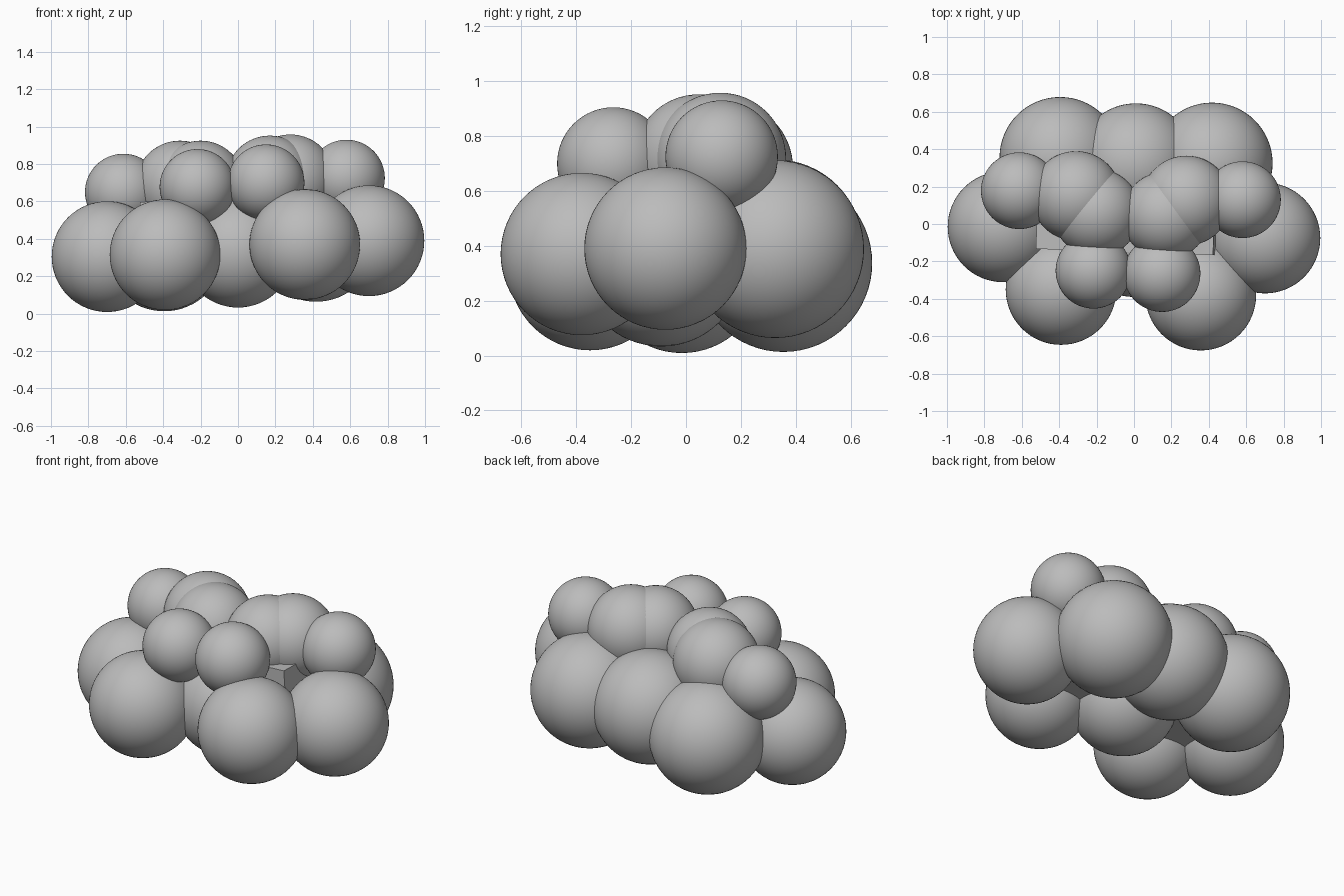
import bpy
from math import radians

cube = bpy.data.objects.get("Cube")
if cube:
    bpy.data.objects.remove(cube, do_unlink=True)

grey = bpy.data.materials.new("cloud grey")
grey.use_nodes = True
colour = (0.5, 0.5, 0.5, 1)
grey.diffuse_color = colour
grey.node_tree.nodes["Principled BSDF"].inputs["Base Color"].default_value = colour


def puff(name, centre, radius):
    """One smooth round lobe of the cloud."""
    bpy.ops.mesh.primitive_uv_sphere_add(
        segments=64, ring_count=32, radius=radius, location=centre)
    ob = bpy.context.object
    ob.name = name
    ob.data.materials.append(grey)
    bpy.ops.object.shade_smooth()


# Lower ring of large lobes
FRONT, BACK = 0.296, 0.324
puff("right_side_puff", (-0.70, -0.015, 0.305), FRONT)
puff("left_side_puff", (0.70, -0.075, 0.39), FRONT)
puff("front_right_puff", (-0.39, -0.35, 0.315), FRONT)
puff("front_left_puff", (0.357, -0.38, 0.37), FRONT)
puff("front_centre_puff", (0, -0.09, 0.333), 0.30)
puff("back_right_puff", (-0.395, 0.355, 0.337), BACK)
puff("back_left_puff", (0.417, 0.325, 0.388), BACK)
puff("back_centre_puff", (0.01, 0.325, 0.395), 0.32)

# Upper small lobes
SMALL = 0.205
puff("top_front_right_puff", (-0.217, -0.25, 0.678), 0.202)
puff("top_front_left_puff", (0.15, -0.265, 0.70), SMALL)
puff("top_right_puff", (-0.613, 0.178, 0.65), SMALL)
puff("top_left_puff", (0.58, 0.13, 0.725), SMALL)

# Crown lobes
CROWN = 0.24
puff("crown_right_puff", (-0.31, 0.15, 0.685), CROWN)
puff("crown_inner_right_puff", (-0.20, 0.06, 0.69), CROWN - 0.005)
puff("crown_left_puff", (0.28, 0.125, 0.718), CROWN)
puff("crown_inner_left_puff", (0.17, 0.045, 0.717), CROWN - 0.005)

# Flat core that fills the middle and shows at its front corners
bpy.ops.mesh.primitive_cube_add(
    size=1, location=(-0.03, 0.06, 0.43),
    rotation=(0, radians(-4), radians(-2)))
core = bpy.context.object
core.name = "core_block"
core.scale = (0.95, 0.42, 0.40)
core.data.materials.append(grey)
